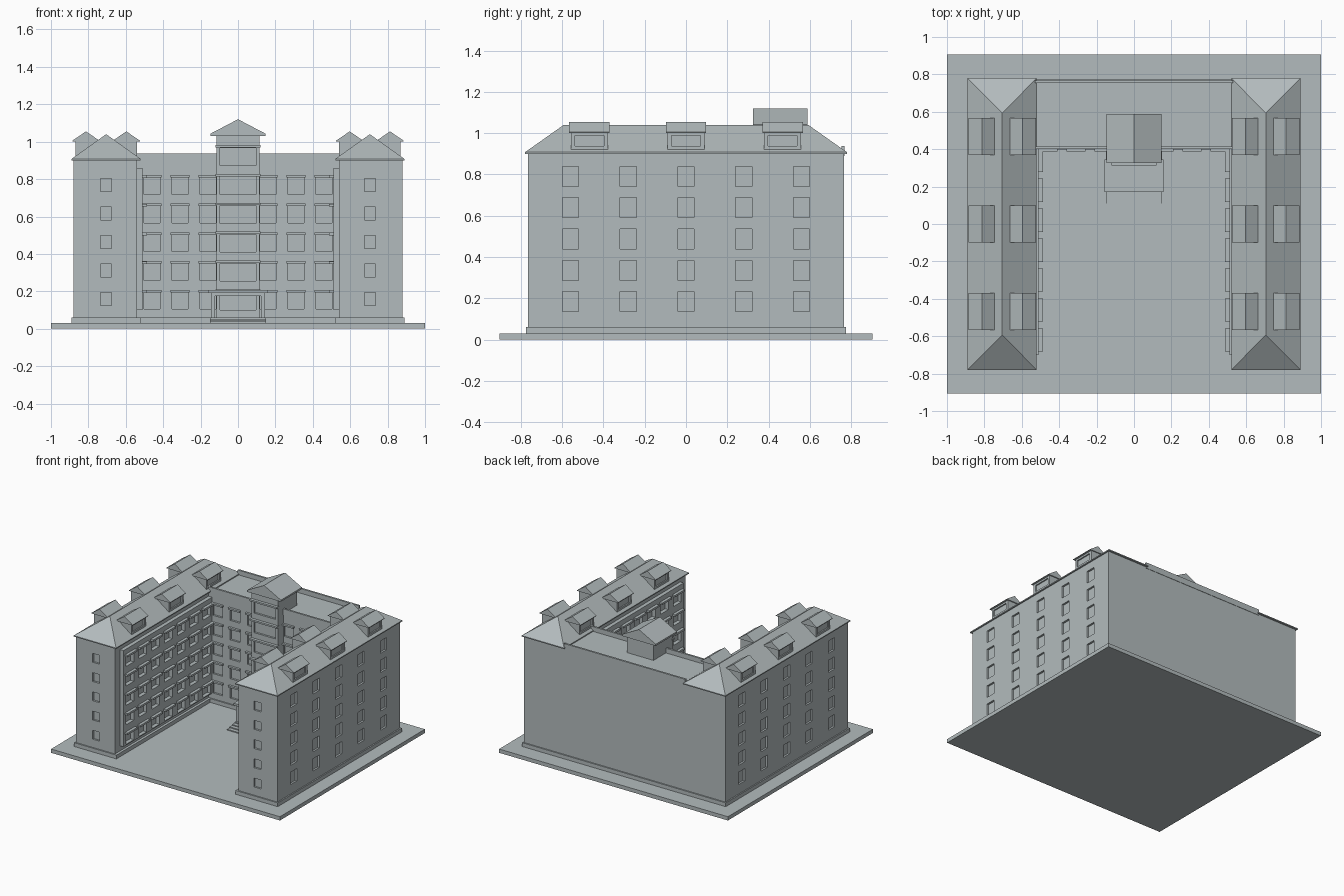
import bpy, bmesh

if "Cube" in bpy.data.objects:
    bpy.data.objects.remove(bpy.data.objects["Cube"])

mat = bpy.data.materials.new("pale grey stone")
mat.diffuse_color = (0.45, 0.50, 0.51, 1)
mat.use_nodes = True
mat.node_tree.nodes["Principled BSDF"].inputs["Base Color"].default_value = mat.diffuse_color


def finish(name, bm):
    bmesh.ops.recalc_face_normals(bm, faces=bm.faces)
    me = bpy.data.meshes.new(name)
    bm.to_mesh(me)
    bm.free()
    me.materials.append(mat)
    ob = bpy.data.objects.new(name, me)
    bpy.context.collection.objects.link(ob)
    return ob


def hull(bm, bottom, top):
    """Closed solid between two loops of equal length."""
    a = [bm.verts.new(p) for p in bottom]
    b = [bm.verts.new(p) for p in top]
    n = len(a)
    bm.faces.new(a[::-1])
    bm.faces.new(b)
    for i in range(n):
        j = (i + 1) % n
        bm.faces.new((a[i], a[j], b[j], b[i]))


def rect(x0, x1, y0, y1, z):
    return [(x0, y0, z), (x1, y0, z), (x1, y1, z), (x0, y1, z)]


def boxes(name, items):
    """Each item is x0, x1, y0, y1, z0, z1."""
    bm = bmesh.new()
    for x0, x1, y0, y1, z0, z1 in items:
        hull(bm, rect(x0, x1, y0, y1, z0), rect(x0, x1, y0, y1, z1))
    return finish(name, bm)


def flip(item, s):
    x0, x1 = sorted((item[0] * s, item[1] * s))
    return (x0, x1) + tuple(item[2:])


def gable(bm, xc, half, y0, y1, z0, z1, lip=0.004):
    prof = [(xc - half, z0), (xc + half, z0), (xc + half, z0 + lip),
            (xc, z1), (xc - half, z0 + lip)]
    hull(bm, [(x, y0, z) for x, z in prof], [(x, y1, z) for x, z in prof])


def carve(ob, items):
    cutter = boxes("cutter", items)
    cutter.hide_render = True
    m = ob.modifiers.new("openings", 'BOOLEAN')
    m.operation = 'DIFFERENCE'
    m.solver = 'EXACT'
    m.object = cutter
    bpy.context.view_layer.objects.active = ob
    bpy.ops.object.modifier_apply(modifier=m.name)
    bpy.data.objects.remove(cutter)


FLOORS = [0.1535 * i for i in range(5)]
COURT_Y = [-0.62 + 0.16 * i for i in range(7)]
FRONT_X = [s * x for s in (-1, 1) for x in (0.16, 0.31, 0.46)]
DORMER_Y = (-0.468, 0, 0.468)

# Ground slab and plinths
boxes("ground_slab", [(-1, 1, -0.905, 0.905, 0, 0.03)])
boxes("plinth", [(-0.89, -0.52, -0.775, 0.775, 0.03, 0.06),
                 (0.52, 0.89, -0.775, 0.775, 0.03, 0.06),
                 (-0.52, 0.52, 0.395, 0.775, 0.03, 0.06)])

for s, side in ((-1, "left"), (1, "right")):
    # Wing block with recessed outer and front windows
    wing = boxes(side + "_wing", [flip((0.54, 0.88, -0.765, 0.765, 0.05, 0.906), s)])
    holes = []
    for f in FLOORS:
        for y in (-0.56, -0.28, 0, 0.28, 0.56):
            holes.append(flip((0.865, 0.9, y - 0.039, y + 0.039, 0.135 + f * 0.99, 0.232 + f * 0.99), s))
        holes.append(flip((0.675, 0.735, -0.8, -0.75, 0.125 + f * 0.99, 0.195 + f * 0.99), s))
    carve(wing, holes)

    # Courtyard frame grid with deep openings
    grid = boxes(side + "_court_frame", [flip((0.51, 0.545, -0.70, 0.42, 0.1, 0.86), s)])
    carve(grid, [flip((0.49, 0.5395, y - 0.048, y + 0.048, 0.108 + f, 0.194 + f), s)
                 for y in COURT_Y for f in FLOORS])
    boxes(side + "_court_lintels",
          [flip((0.487, 0.512, y - 0.062, y + 0.062, 0.192 + f, 0.207 + f), s)
           for y in COURT_Y for f in FLOORS])

    # Hipped roof with a thin eave
    bm = bmesh.new()
    e0, e1 = sorted((0.52 * s, 0.89 * s))
    hull(bm, rect(e0, e1, -0.78, 0.78, 0.9), rect(e0, e1, -0.78, 0.78, 0.908))
    v = [bm.verts.new(p) for p in rect(e0, e1, -0.78, 0.78, 0.908)]
    r = [bm.verts.new((0.705 * s, y, 1.04)) for y in (-0.593, 0.593)]
    for face in ((v[0], v[1], r[0]), (v[1], v[2], r[1], r[0]),
                 (v[2], v[3], r[1]), (v[3], v[0], r[0], r[1])):
        bm.faces.new(face)
    finish(side + "_wing_roof", bm)

    # Dormers on both slopes, window recessed in the outer face
    bodies, holes = [], []
    roof = bmesh.new()
    for d in (-1, 1):
        for y in DORMER_Y:
            fx = [0.705 * s + d * o for o in (0.05, 0.165, 0.155, 0.18)]
            body = sorted(fx[:2]) + [y - 0.09, y + 0.09, 0.92, 1.008]
            hole = sorted(fx[2:]) + [y - 0.07, y + 0.07, 0.937, 0.988]
            bodies.append(body)
            holes.append(hole)
            gable(roof, 0.705 * s + d * 0.108, 0.072, y - 0.098, y + 0.098, 1.002, 1.055)
    carve(boxes(side + "_dormers", bodies), holes)
    finish(side + "_dormer_roofs", roof)

# Central block, recessed windows and lintels
block = boxes("central_block", [(-0.545, 0.545, 0.405, 0.765, 0.05, 0.9)])
carve(block, [(x - 0.042, x + 0.042, 0.39, 0.42, 0.105 + f, 0.195 + f)
              for x in FRONT_X for f in FLOORS])
boxes("central_lintels", [(x - 0.05, x + 0.05, 0.387, 0.407, 0.195 + f, 0.208 + f)
                          for x in FRONT_X for f in FLOORS])
# Roof parapets front and back
boxes("parapets", [(-0.54, 0.54, 0.4, 0.415, 0.89, 0.937),
                   (-0.53, 0.53, 0.753, 0.768, 0.89, 0.937)])

# Stair tower with windows, floor bands and gable roof
tower = boxes("tower", [(-0.115, 0.115, 0.335, 0.57, 0.05, 1.04)])
carve(tower, [(-0.095, 0.095, 0.32, 0.35, 0.1 + 0.1545 * i, 0.195 + 0.1545 * i)
              for i in range(6)])
boxes("tower_bands", [(-0.12, 0.12, 0.312, 0.34, 0.197 + 0.1545 * i, 0.21 + 0.1545 * i)
                      for i in range(6)])
bm = bmesh.new()
gable(bm, 0, 0.147, 0.325, 0.588, 1.03, 1.12, 0.013)
finish("tower_roof", bm)

# Porch canopy, posts and entrance steps
boxes("porch_canopy", [(-0.157, 0.157, 0.17, 0.345, 0.19, 0.207),
                       (-0.145, 0.145, 0.18, 0.34, 0.175, 0.19)])
boxes("porch_posts", [flip((0.122, 0.145, y, y + 0.023, 0.06, 0.18), s)
                      for s in (-1, 1) for y in (0.185, 0.3)])
boxes("steps", [(-0.15, 0.15, 0.08 + 0.03 * i, 0.4, 0.03 + 0.0075 * i, 0.0375 + 0.0075 * i)
                for i in range(4)])
